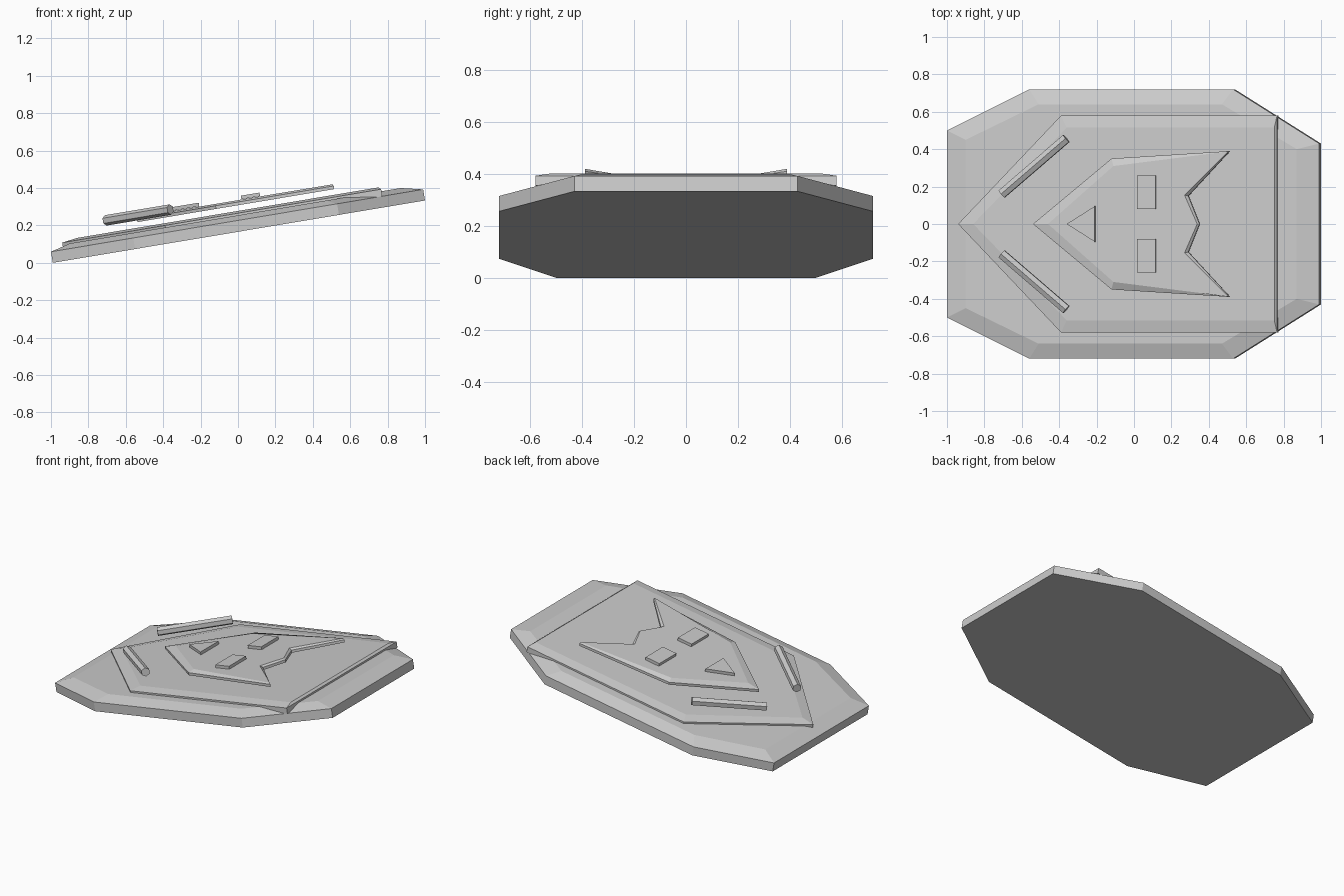
import bpy, bmesh, math
from mathutils import Vector, Matrix

if "Cube" in bpy.data.objects:
    bpy.data.objects.remove(bpy.data.objects["Cube"])

TILT = math.atan(0.1675)
ROT = Matrix.Translation((-0.99, 0, 0)) @ Matrix.Rotation(-TILT, 4, 'Y')


def local(x, y, h):
    """Top-view position plus height above the sloped underside -> plate coordinates."""
    return Vector(((x + 0.99 + h * math.sin(TILT)) / math.cos(TILT), y, h))


def finish(name, bm):
    bmesh.ops.recalc_face_normals(bm, faces=bm.faces)
    mesh = bpy.data.meshes.new(name)
    bm.to_mesh(mesh)
    bm.free()
    obj = bpy.data.objects.new(name, mesh)
    obj.matrix_world = ROT
    bpy.context.collection.objects.link(obj)
    return obj


def mirrored(half):
    return half + [(x, -y) for x, y in reversed(half) if y > 0]


def slab(name, outer, h0, h1, inner=None, h2=None):
    """Straight-walled plate, with an optional sloped rim up to the inner outline."""
    bm = bmesh.new()
    edge = [local(x, y, h1) for x, y in outer]
    rings = [[Vector((p.x, p.y, h0)) for p in edge], edge]
    if inner:
        rings.append([local(x, y, h2) for x, y in inner])
    rings = [[bm.verts.new(p) for p in r] for r in rings]
    n = len(outer)
    for a, b in zip(rings, rings[1:]):
        for i in range(n):
            j = (i + 1) % n
            bm.faces.new((a[i], a[j], b[j], b[i]))
    bm.faces.new(rings[0])
    bm.faces.new(rings[-1])
    return finish(name, bm)


def loop(half):
    """Mirror a half outline, keeping centre-line points single."""
    first = half[0]
    pts = mirrored(half)
    return pts if first[1] > 0 else [first] + pts[1:]


# Octagonal base plate
slab("base_plate",
     loop([(-1.0, 0.5), (-0.56, 0.72), (0.53, 0.72), (0.99, 0.43)]), 0, 0.06,
     loop([(-0.90, 0.45), (-0.51, 0.64), (0.47, 0.64), (0.87, 0.40)]), 0.087)

# Pointed middle plate
slab("middle_plate",
     loop([(-0.94, 0), (-0.39, 0.58), (0.765, 0.58)]), 0.06, 0.098,
     loop([(-0.86, 0), (-0.36, 0.515), (0.75, 0.515)]), 0.11)

# Floating notched face plate
slab("face_plate",
     loop([(-0.54, 0), (-0.12, 0.35), (0.512, 0.39), (0.29, 0.15), (0.35, 0)]), 0.14, 0.157,
     loop([(-0.46, 0), (-0.11, 0.31), (0.505, 0.388), (0.27, 0.155), (0.338, 0)]), 0.167)

# Two rectangular pads and one triangular pad
for side, s in (("left", 1), ("right", -1)):
    slab(f"{side}_pad", [(0.015, s * 0.08), (0.115, s * 0.08),
                         (0.115, s * 0.26), (0.015, s * 0.26)], 0.169, 0.188)
slab("triangle_pad", [(-0.36, 0), (-0.21, 0.095), (-0.21, -0.095)], 0.169, 0.188)

# Hexagonal bars beside the nose
for side, s in (("left", 1), ("right", -1)):
    a, b = local(-0.707, s * 0.16, 0.177), local(-0.362, s * 0.457, 0.177)
    d = (b - a).normalized()
    up = Vector((0, 0, 1))
    across = d.cross(up)
    basis = Matrix((across, up, d)).transposed().to_4x4()
    bm = bmesh.new()
    bmesh.ops.create_cone(
        bm, cap_ends=True, segments=6, radius1=0.028, radius2=0.028,
        depth=(b - a).length, matrix=Matrix.Translation((a + b) / 2) @ basis)
    finish(f"{side}_hex_bar", bm)
